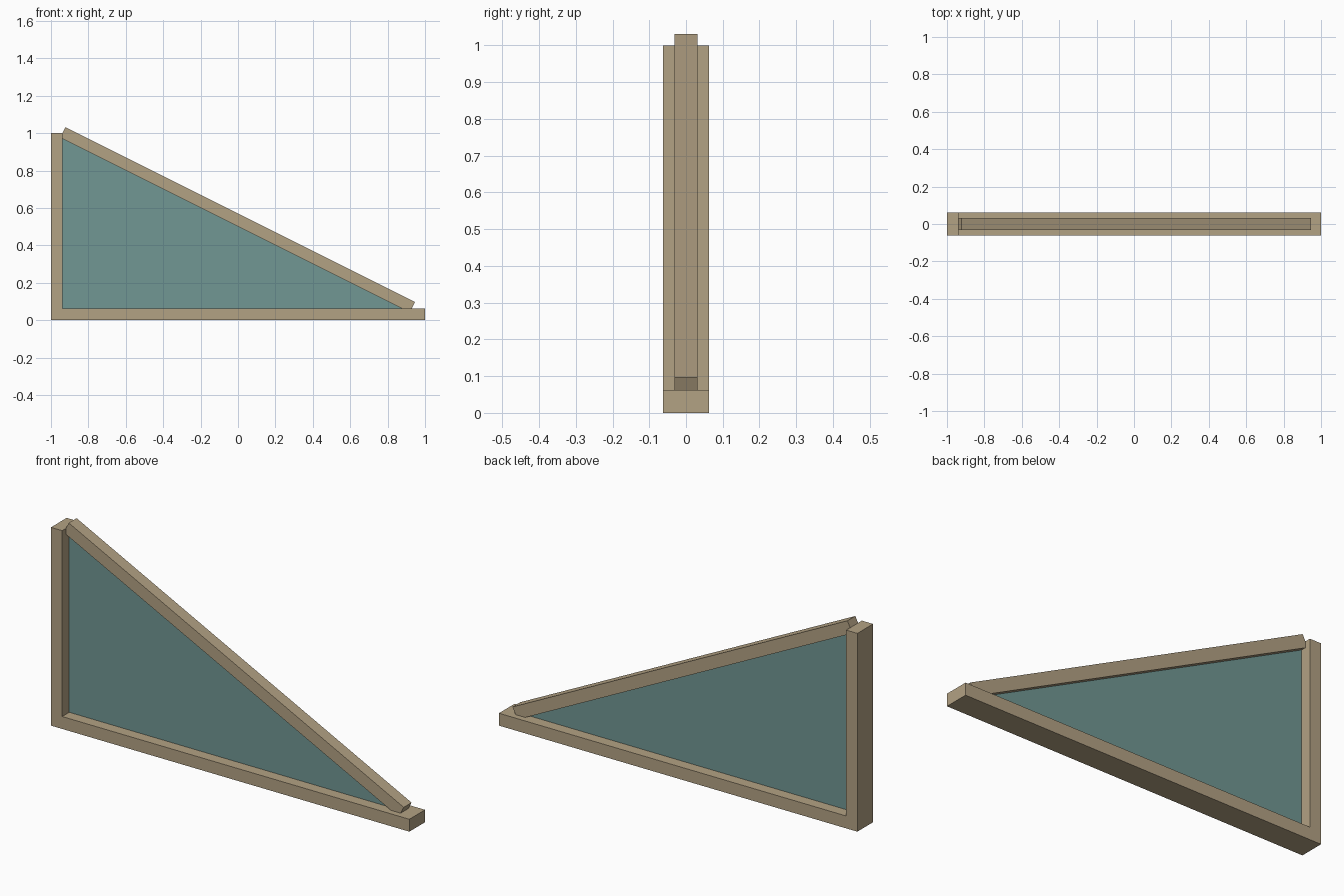
import bpy, bmesh, math
from mathutils import Matrix, Vector

cube = bpy.data.objects.get("Cube")
if cube:
    bpy.data.objects.remove(cube, do_unlink=True)


def material(name, rgb):
    mat = bpy.data.materials.new(name)
    mat.use_nodes = True
    mat.diffuse_color = (*rgb, 1)
    mat.node_tree.nodes["Principled BSDF"].inputs["Base Color"].default_value = (*rgb, 1)
    return mat


def add_object(name, bm, mat):
    bmesh.ops.recalc_face_normals(bm, faces=bm.faces)
    mesh = bpy.data.meshes.new(name)
    bm.to_mesh(mesh)
    bm.free()
    mesh.materials.append(mat)
    obj = bpy.data.objects.new(name, mesh)
    bpy.context.collection.objects.link(obj)
    return obj


def beam(name, size, centre, mat, tilt=0):
    bm = bmesh.new()
    place = Matrix.Translation(centre) @ Matrix.Rotation(tilt, 4, 'Y') @ Matrix.Diagonal((*size, 1))
    bmesh.ops.create_cube(bm, size=1, matrix=place)
    return add_object(name, bm, mat)


wood = material("tan wood", (0.45, 0.36, 0.23))
glass = material("teal glass", (0.165, 0.31, 0.295))

W = 0.0625      # beam width
D = 2 * W       # depth of the post and sill

# Upright post and bottom sill
beam("post", (W, D, 1 - W), (-1 + W / 2, 0, (1 + W) / 2), wood)
beam("sill", (2, D, W), (0, 0, W / 2), wood)

# Sloping rail, its underside resting on the long edge of the pane
slope = math.atan(0.5)
normal = Vector((math.sin(slope), 0, math.cos(slope)))
rail_foot = Vector((-0.016, 0, 0.508))
beam("sloping_rail", (2.09, W, W), rail_foot + normal * W / 2, wood, slope)

# Thin triangular pane, its edges set just inside the frame
T = 0.0125
edge = 0.002
bm = bmesh.new()
corners = [(-1 + edge, edge), (1 - 2 * edge, edge), (-1 + edge, 1 - edge / 2)]
face = bm.faces.new([bm.verts.new((x, -T / 2, z)) for x, z in corners])
ext = bmesh.ops.extrude_face_region(bm, geom=[face])
verts = [g for g in ext["geom"] if isinstance(g, bmesh.types.BMVert)]
bmesh.ops.translate(bm, verts=verts, vec=(0, T, 0))
add_object("glass_pane", bm, glass)
